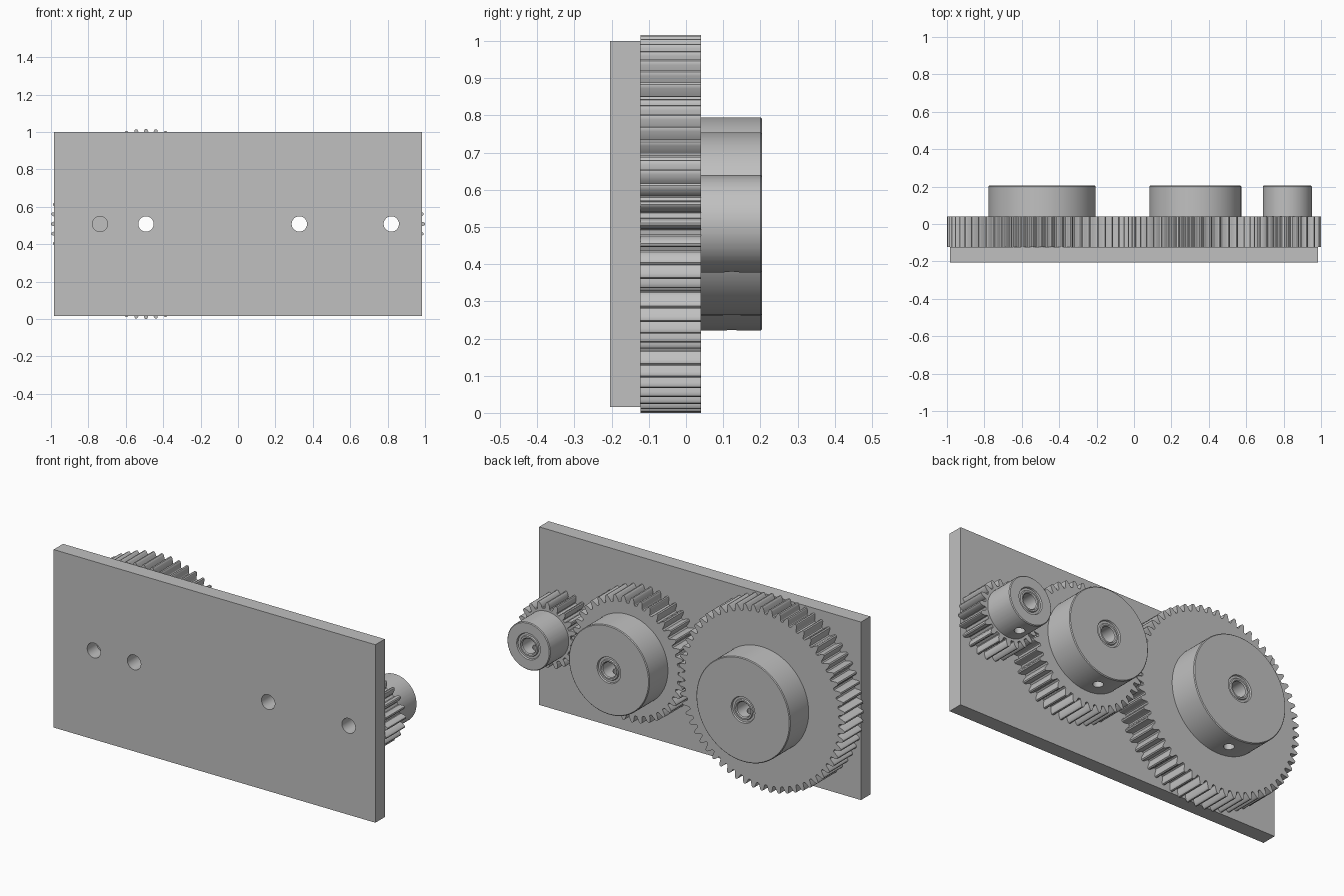
import bpy, bmesh, math
from mathutils import Matrix, Vector

if "Cube" in bpy.data.objects:
    bpy.data.objects.remove(bpy.data.objects["Cube"], do_unlink=True)

M = 2 / 122                    # gear module: the whole train is 122 modules long
AXIS_Z = 31 * M                # height of all gear axes
PLATE_FRONT, PLATE_BACK = -12.5 * M, -7.5 * M
GEAR_BACK, HUB_BACK = 2.5 * M, 12.5 * M
BORE = 2.5 * M

steel = bpy.data.materials.new("plain grey")
steel.use_nodes = True
GREY = (0.53, 0.53, 0.53, 1)
steel.diffuse_color = GREY
steel.node_tree.nodes["Principled BSDF"].inputs["Base Color"].default_value = GREY


def add_object(name, bm):
    bmesh.ops.recalc_face_normals(bm, faces=bm.faces)
    mesh = bpy.data.meshes.new(name)
    bm.to_mesh(mesh)
    bm.free()
    mesh.materials.append(steel)
    obj = bpy.data.objects.new(name, mesh)
    bpy.context.collection.objects.link(obj)
    return obj


def activate(obj):
    bpy.ops.object.select_all(action='DESELECT')
    obj.select_set(True)
    bpy.context.view_layer.objects.active = obj


def drill(obj, centre, radius, depth, rotation):
    """Cut a round hole through the object and discard the cutter."""
    bm = bmesh.new()
    bmesh.ops.create_cone(bm, cap_ends=True, segments=40, radius1=radius,
                          radius2=radius, depth=depth,
                          matrix=Matrix.Translation(centre) @ rotation)
    cutter = add_object("hole_cutter", bm)
    cutter.hide_render = True
    mod = obj.modifiers.new("hole", 'BOOLEAN')
    mod.operation, mod.solver, mod.object = 'DIFFERENCE', 'EXACT', cutter
    activate(obj)
    bpy.ops.object.modifier_apply(modifier=mod.name)
    bpy.data.objects.remove(cutter, do_unlink=True)


def smooth(obj):
    activate(obj)
    bpy.ops.object.shade_smooth_by_angle(angle=math.radians(30))


def tooth_outline(teeth):
    """Polar points (angle, radius) of a spur gear with involute flanks."""
    pitch = teeth / 2
    base = pitch * math.cos(math.radians(20))

    def involute(r):
        a = math.acos(min(1, base / r))
        return math.tan(a) - a

    def half(r):
        return 0.97 * math.pi / (2 * teeth) + involute(pitch) - involute(r)

    root, tip = pitch - 1.25, pitch + 1
    flank = [(half(root) + 0.18 / root, root), (half(root + 0.2), root + 0.2)]
    flank += [(half(pitch + d), pitch + d) for d in (-0.5, 0, 0.45, 0.8)]
    flank += [(half(tip) * 0.6, tip)]
    one = [(-a, r) for a, r in flank] + [(a, r) for a, r in reversed(flank)]
    phase = math.pi / teeth if teeth == 40 else 0     # middle gear meshes half a tooth off
    return [(a + phase + 2 * math.pi * i / teeth, r * M)
            for i in range(teeth) for a, r in one]


def make_gear(name, x, teeth, hub):
    outline = tooth_outline(teeth)
    # Rings of one continuous section: radius (None = toothed outline), y
    rings = [(BORE, PLATE_BACK), (None, PLATE_BACK), (None, GEAR_BACK),
             (hub * M, GEAR_BACK), (hub * M, HUB_BACK - 0.25 * M),
             ((hub - 0.25) * M, HUB_BACK),
             (4.4 * M, HUB_BACK), (4.2 * M, HUB_BACK - 0.5 * M),
             (3.5 * M, HUB_BACK - 0.5 * M), (3.3 * M, HUB_BACK - 0.1 * M),
             (2.8 * M, HUB_BACK - 0.1 * M), (BORE, HUB_BACK - 0.4 * M)]
    bm = bmesh.new()
    loops = []
    for radius, y in rings:
        loops.append([bm.verts.new((x + (radius or r) * math.cos(a), y,
                                    AXIS_Z + (radius or r) * math.sin(a)))
                      for a, r in outline])
    n = len(outline)
    for k, low in enumerate(loops):
        high = loops[(k + 1) % len(loops)]
        for i in range(n):
            j = (i + 1) % n
            bm.faces.new((low[i], low[j], high[j], high[i]))
    gear = add_object(name, bm)
    # Set screw hole, running from below the hub into the bore
    length = (hub + 1) * M
    drill(gear, Vector((x, 7.5 * M, AXIS_Z - length / 2)), 1.6 * M, length, Matrix.Identity(4))
    smooth(gear)


# Mounting plate with four round holes
bm = bmesh.new()
size = Matrix.Diagonal((120 * M, PLATE_BACK - PLATE_FRONT, 60 * M, 1))
bmesh.ops.create_cube(bm, size=1, matrix=Matrix.Translation(
    (0, (PLATE_FRONT + PLATE_BACK) / 2, AXIS_Z)) @ size)
plate = add_object("mounting_plate", bm)
for hole_x in (-45, -30, 20, 50):
    drill(plate, Vector((hole_x * M, -10 * M, AXIS_Z)), BORE, 8 * M,
          Matrix.Rotation(math.pi / 2, 4, 'X'))
smooth(plate)

# Gear train: name, axis x, teeth, hub radius in modules
for name, x, teeth, hub in (("large_gear", -30, 60, 17.5),
                            ("middle_gear", 20, 40, 15),
                            ("small_gear", 50, 20, 8)):
    make_gear(name, x * M, teeth, hub)
